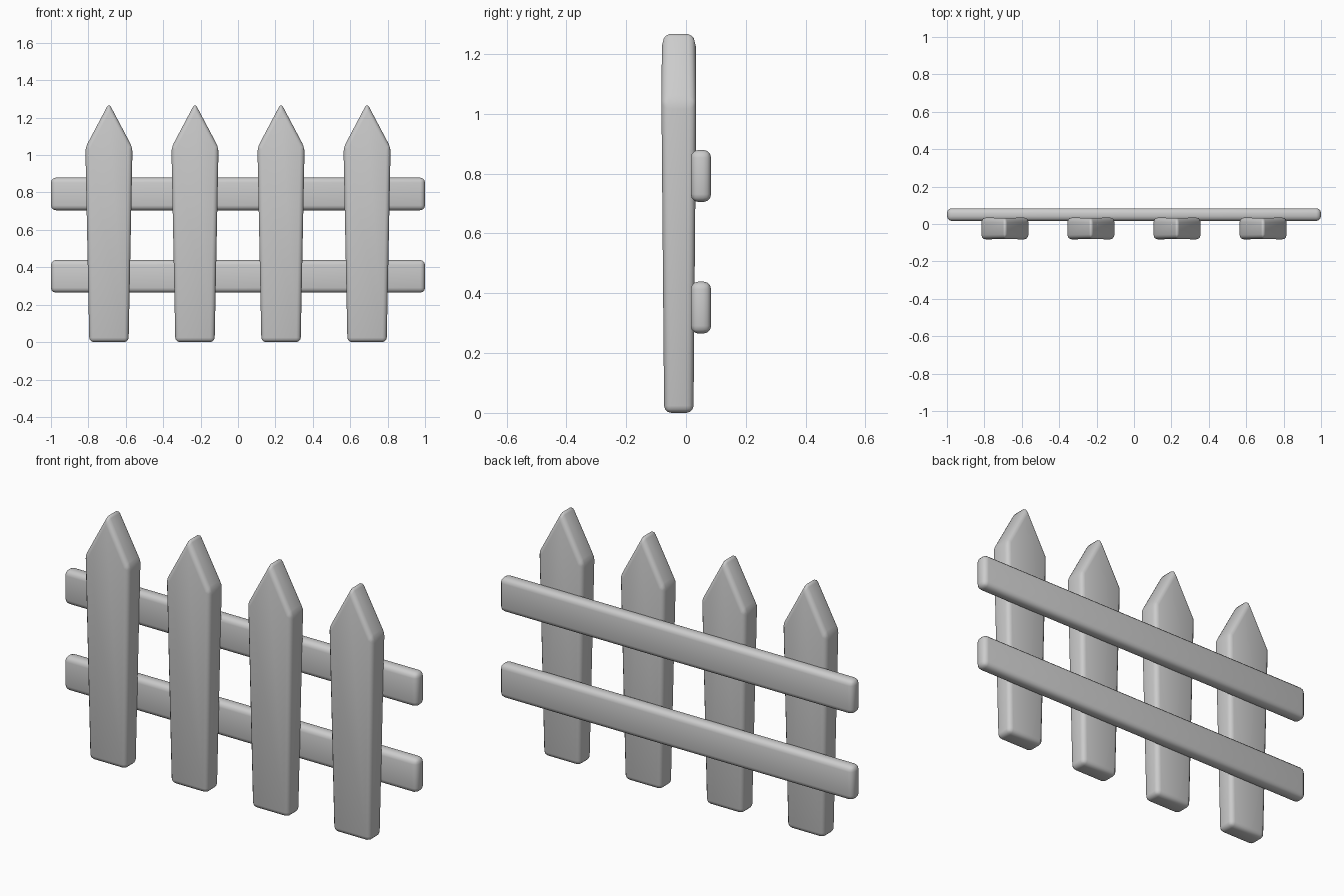
import bpy, bmesh

if "Cube" in bpy.data.objects:
    bpy.data.objects.remove(bpy.data.objects["Cube"], do_unlink=True)

grey = bpy.data.materials.new("plain grey")
grey.use_nodes = True
colour = (0.6, 0.6, 0.6, 1)
grey.diffuse_color = colour
grey.node_tree.nodes["Principled BSDF"].inputs["Base Color"].default_value = colour


def board(name, outline, depths, location, bevel):
    """Extrude an x-z outline; depths gives the half thickness at each point."""
    bm = bmesh.new()
    front = [bm.verts.new((x, -d, z)) for (x, z), d in zip(outline, depths)]
    back = [bm.verts.new((x, d, z)) for (x, z), d in zip(outline, depths)]
    bm.faces.new(front)
    bm.faces.new(back[::-1])
    n = len(outline)
    for i in range(n):
        j = (i + 1) % n
        bm.faces.new((front[j], front[i], back[i], back[j]))
    bmesh.ops.recalc_face_normals(bm, faces=bm.faces)
    mesh = bpy.data.meshes.new(name)
    bm.to_mesh(mesh)
    bm.free()
    mesh.materials.append(grey)
    obj = bpy.data.objects.new(name, mesh)
    bpy.context.collection.objects.link(obj)
    obj.location = location
    mod = obj.modifiers.new("rounded edges", "BEVEL")
    mod.width = bevel
    mod.segments = 3
    mod.limit_method = "NONE"
    bpy.ops.object.select_all(action="DESELECT")
    obj.select_set(True)
    bpy.context.view_layer.objects.active = obj
    bpy.ops.object.shade_smooth()
    return obj


# Pointed pickets, slightly wider toward the shoulders
picket = [(-0.105, 0), (0.105, 0), (0.126, 1.04), (0, 1.278), (-0.126, 1.04)]
thickness = [0.049, 0.049, 0.059, 0.056, 0.059]
for i in range(4):
    board(f"picket_{i + 1}", picket, thickness, (-0.69 + 0.46 * i, -0.024, 0), 0.024)

# Horizontal rails behind the pickets
for name, z in (("lower_rail", 0.352), ("upper_rail", 0.792)):
    rail = [(-1, -0.087), (1, -0.087), (1, 0.087), (-1, 0.087)]
    board(name, rail, [0.034] * 4, (0, 0.05, z), 0.026)
